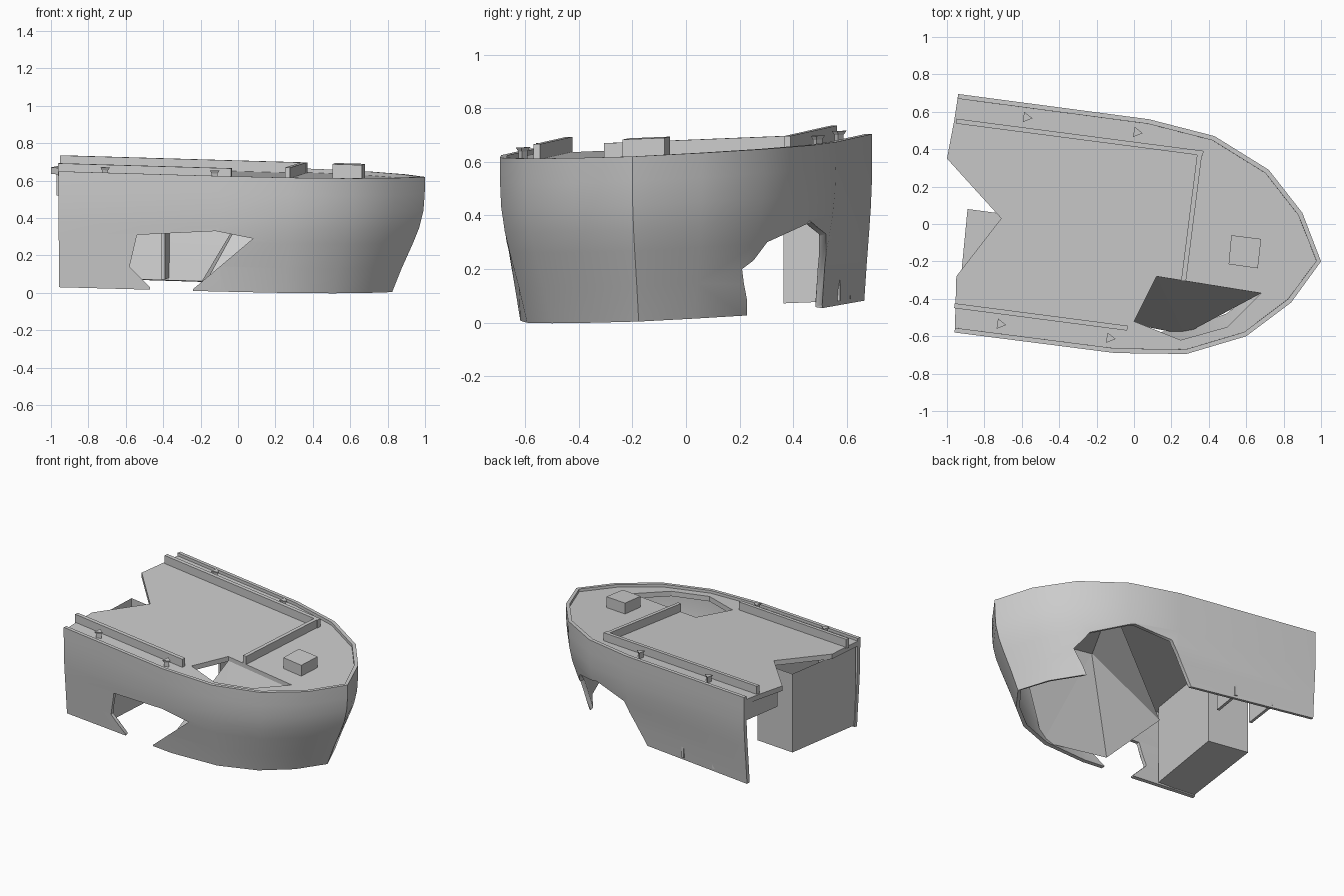
import bpy, bmesh, math
from mathutils import Vector

if "Cube" in bpy.data.objects:
    bpy.data.objects.remove(bpy.data.objects["Cube"])

TILT_X, TILT_Y, BASE, H = -0.0236, 0.043, 0.042, 0.61
AXIS = Vector((0.991, -0.132, 0))
CENTRE = Vector((0.03, -0.07, 0))


def tilt(p):
    # the whole wreck lists slightly
    return (p[0], p[1], p[2] + BASE + TILT_X * p[0] + TILT_Y * p[1])


def make(name, verts, faces, lean=True, face_up=False):
    me = bpy.data.meshes.new(name)
    me.from_pydata([tilt(v) if lean else v for v in verts], [], faces)
    bm = bmesh.new()
    bm.from_mesh(me)
    bmesh.ops.recalc_face_normals(bm, faces=bm.faces)
    if face_up and sum(f.normal.z for f in bm.faces) < 0:
        bmesh.ops.reverse_faces(bm, faces=bm.faces)
    bm.to_mesh(me)
    bm.free()
    ob = bpy.data.objects.new(name, me)
    bpy.context.collection.objects.link(ob)
    return ob


def loft(name, low, high, lean=True, caps=True):
    n = len(low)
    faces = [tuple(range(n)), tuple(range(n, 2 * n))] if caps else []
    faces += [(i, (i + 1) % n, n + (i + 1) % n, n + i) for i in range(n)]
    return make(name, low + high, faces, lean)


def prism(name, pts, z0, z1, caps=True):
    return loft(name, [(x, y, z0) for x, y in pts], [(x, y, z1) for x, y in pts], caps=caps)


def bar(name, a, b, w, z0, z1):
    a, b = Vector(a), Vector(b)
    d = (b - a).normalized()
    n = Vector((-d.y, d.x)) * w / 2
    return prism(name, [a - n, b - n, b + n, a + n], z0, z1)


def activate(ob):
    bpy.ops.object.select_all(action='DESELECT')
    ob.select_set(True)
    bpy.context.view_layer.objects.active = ob


def cut(ob, cutter):
    m = ob.modifiers.new("cut", 'BOOLEAN')
    m.operation, m.solver, m.object = 'DIFFERENCE', 'EXACT', cutter
    activate(ob)
    bpy.ops.object.modifier_apply(modifier=m.name)
    bpy.data.objects.remove(cutter)


def side_cutter(pts, y0, y1):
    return loft("hole_cutter", [(x, y0, z) for x, z in pts],
                [(x, y1, z) for x, z in pts], lean=False)


# hull shell: sheer outline drawn in towards the keel, open at stern and bottom
outline = [(-.94, .695), (.08, .56), (.43, .47), (.72, .29), (.90, .06), (1.0, -.20),
           (.84, -.42), (.60, -.60), (.28, -.695), (-.10, -.69), (-.96, -.58)]


def inset(p, d):
    p = Vector((p[0], p[1], 0))
    u = (p - CENTRE).dot(AXIS)
    amount = d(u)
    target = CENTRE + AXIS * (u if u < 0.1 else 0.1)
    return p + (target - p).normalized() * amount


levels = [(1, 0), (.85, .01), (.7, .05), (.55, .18), (.42, .36), (.2, .7), (-.018, 1)]
verts, faces, n = [], [], len(outline)
for h, t in levels:
    for p in outline:
        q = inset(p, lambda u: t * (.03 + .15 * max(0, min(1, (u + 1) / 2)) ** 1.7))
        verts.append((q.x, q.y, h * H))
for j in range(len(levels) - 1):
    for i in range(n - 1):
        a = j * n + i
        faces.append((a, a + 1, a + n + 1, a + n))
hull = make("hull", verts, faces)
if hull.data.polygons[5].normal.x < 0:
    hull.data.flip_normals()
sol = hull.modifiers.new("shell", 'SOLIDIFY')
sol.thickness, sol.offset = 0.025, -1
activate(hull)
bpy.ops.object.modifier_apply(modifier=sol.name)

# torn openings in both sides
cut(hull, side_cutter([(-.47, -.1), (-.47, .03), (-.58, .14), (-.54, .31), (-.12, .33),
                       (.08, .29), (-.24, .02), (-.24, -.1)], -1, -.2))
cut(hull, side_cutter([(.59, -.1), (.59, .03), (.68, .20), (.62, .30), (.38, .38),
                       (.12, .33), (-.05, .06), (-.05, -.1)], .08, 1))
activate(hull)
bpy.ops.object.shade_smooth_by_angle(angle=math.radians(50))

# deck with broken stern notch and a caved-in corner
deck_pts = [inset(p, lambda u: .015).to_2d() for p in outline]
deck_pts += [(-.95, -.28), (-.71, .03), (-1.0, .35), (-.96, .56)]
deck = prism("deck", deck_pts, .555, .59)
cut(deck, prism("deck_cutter", [(0, -.52), (.12, -.28), (.68, -.37), (.50, -.55),
                                (.25, -.62)], .4, .8))

# plating collapsed under the deck hole
make("collapsed_plate",
     [(.12, -.28, .56), (.42, .28, .55), (-.19, .03, .02), (-.19, -.5, .0), (.27, -.59, .0),
      (.68, -.37, .56)],
     [(0, 1, 2), (0, 2, 3), (0, 3, 4), (0, 4, 5)], face_up=True)

# hollow stern locker: thin walls and a floor
locker = [(-.89, .08), (-.59, .04), (-.66, -.54), (-.95, -.54)]
prism("stern_locker_walls", locker, .0, .556, caps=False)
make("stern_locker_floor", [(x, y, 0) for x, y in locker], [(0, 1, 2, 3)], face_up=True)

# transom remnant and two port frames
bar("transom_beam", (-.955, .36), (-.925, .68), .03, .44, .56)
bar("aft_frame", (-.67, .365), (-.645, .615), .02, .005, .556)
bar("mid_frame", (-.40, .365), (-.375, .575), .02, .005, .556)

# low coamings on the deck
for name, a, b in (("port_coaming", (-.95, .55), (.37, .378)),
                   ("front_coaming", (.352, .385), (.265, -.305)),
                   ("starboard_coaming", (-.96, -.437), (-.035, -.557))):
    bar(name, a, b, .026, .58, H + .037)

# hatch box on the foredeck
prism("hatch_box", [(.52, -.06), (.68, -.08), (.662, -.237), (.506, -.215)], .58, .667)

# tapered three-sided bollards
for i, (x, y) in enumerate([(-.575, .57), (.015, .49), (-.715, -.535), (-.13, -.61)]):
    def ring(r, z):
        return [(x + r * math.cos(a), y + r * math.sin(a), z)
                for a in (math.radians(k * 120 - 8) for k in range(3))]
    loft(f"bollard_post_{i}", ring(.02, .58), ring(.02, .62))
    loft(f"bollard_cap_{i}", ring(.02, .62), ring(.032, H + .025))
